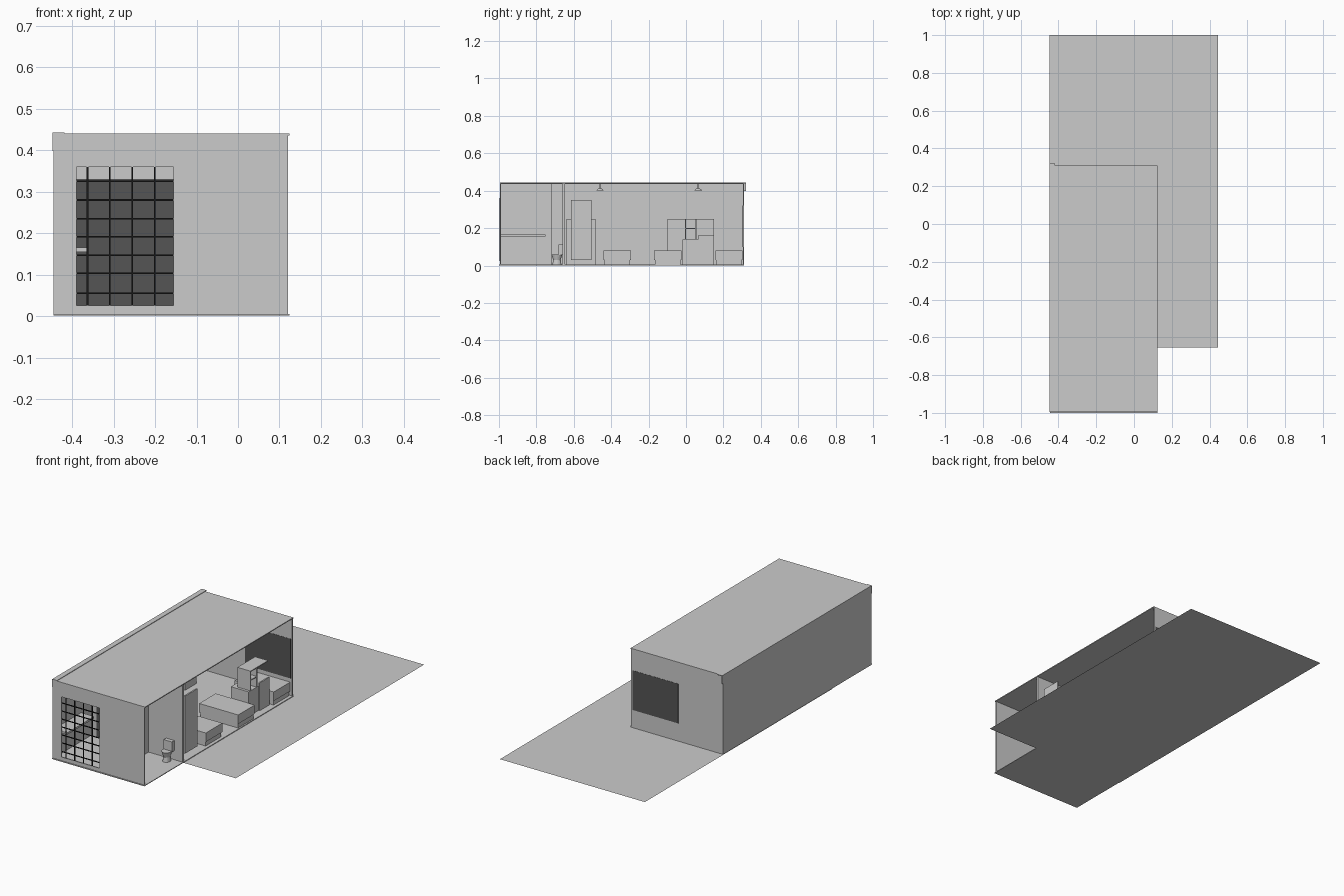
import bpy, bmesh, math

if "Cube" in bpy.data.objects:
    bpy.data.objects.remove(bpy.data.objects["Cube"])


def material(name, v):
    m = bpy.data.materials.new(name)
    m.diffuse_color = (v, v, v, 1)
    m.use_nodes = True
    m.node_tree.nodes["Principled BSDF"].inputs["Base Color"].default_value = m.diffuse_color
    return m


GREY = material("light grey", 0.6)
DARK = material("dark grey", 0.09)
BLACK = material("black", 0.01)


def finish(name, bm, mat):
    me = bpy.data.meshes.new(name)
    bm.to_mesh(me)
    bm.free()
    me.materials.append(mat)
    ob = bpy.data.objects.new(name, me)
    bpy.context.collection.objects.link(ob)
    return ob


def boxes(name, items, mat=GREY):
    """One object from boxes given as (x0, x1, y0, y1, z0, z1)."""
    bm = bmesh.new()
    for x0, x1, y0, y1, z0, z1 in items:
        vs = bmesh.ops.create_cube(bm, size=1)["verts"]
        bmesh.ops.scale(bm, vec=(x1 - x0, y1 - y0, z1 - z0), verts=vs)
        bmesh.ops.translate(bm, vec=((x0 + x1) / 2, (y0 + y1) / 2, (z0 + z1) / 2), verts=vs)
    return finish(name, bm, mat)


def cylinder(name, x, y, z0, z1, r0, r1, sy=1, mat=GREY):
    bm = bmesh.new()
    vs = bmesh.ops.create_cone(bm, cap_ends=True, segments=16, radius1=r0,
                               radius2=r1, depth=z1 - z0)["verts"]
    bmesh.ops.scale(bm, vec=(1, sy, 1), verts=vs)
    bmesh.ops.translate(bm, vec=(x, y, (z0 + z1) / 2), verts=vs)
    return finish(name, bm, mat)


def wall_y(name, y0, y1, x0, x1, z0, z1, ox0, ox1, oz0, oz1):
    """Wall across the room with a rectangular opening."""
    boxes(name, [(x0, ox0, y0, y1, z0, z1), (ox1, x1, y0, y1, z0, z1),
                 (ox0, ox1, y0, y1, z0, oz0), (ox0, ox1, y0, y1, oz1, z1)])


L, R, F, B, H = -0.445, 0.12, -0.995, 0.31, 0.44

# Ground sheet
bm = bmesh.new()
bm.faces.new([bm.verts.new(p) for p in
              ((-0.447, -0.655, 0), (0.445, -0.655, 0), (0.445, 1, 0), (-0.447, 1, 0))])
finish("ground_sheet", bm, GREY)

# Shell, open on the right side
boxes("room_floor", [(L, R + 0.004, -1, B, 0.001, 0.005)])
boxes("roof", [(L, R + 0.004, F, B, 0.435, H)])
boxes("left_wall", [(L, L + 0.005, F, B, 0.005, 0.435)])
wall_y("front_wall", F, F + 0.006, L, R, 0.003, 0.438, -0.39, -0.155, 0.025, 0.36)
wall_y("back_wall", B - 0.006, B, L, R, 0.003, 0.438, -0.17, 0.112, 0.10, 0.32)
boxes("back_window", [(-0.17, 0.112, B - 0.007, B + 0.001, 0.10, 0.32)], DARK)
boxes("roof_edge_trim", [(L - 0.002, -0.418, F, B + 0.01, H - 0.001, 0.443),
                         (L - 0.002, L + 0.002, F, B + 0.01, 0.398, H)])

# Front window grille
bars = [(x - 0.002, x + 0.002, F - 0.001, F + 0.004, 0.025, 0.36)
        for x in (-0.363, -0.309, -0.255, -0.201)]
bars += [(-0.39, -0.155, F, F + 0.005, z - 0.002, z + 0.002)
         for z in (0.055, 0.103, 0.147, 0.191, 0.235, 0.28, 0.325)]
boxes("window_grille", bars, BLACK)

# Bathroom partition, door and side column
wall_y("partition", -0.66, -0.648, L, R, 0.005, 0.435, -0.41, -0.145, 0.0055, 0.33)
boxes("partition_door", [(-0.41, -0.145, -0.658, -0.65, 0.006, 0.33)], DARK)
boxes("partition_column", [(-0.14, -0.088, -0.72, -0.66, 0.005, 0.435)])
boxes("wash_counter", [(L + 0.005, -0.36, F + 0.006, -0.75, 0.154, 0.165)])

# Toilet
boxes("toilet_tank", [(0.02, 0.07, -0.682, -0.66, 0.055, 0.112)])
cylinder("toilet_foot", 0.045, -0.69, 0.005, 0.03, 0.02, 0.017, 1.2)
cylinder("toilet_bowl", 0.045, -0.69, 0.03, 0.06, 0.017, 0.026, 1.15)

# Beds: base, mattress
for i, (x0, x1, y) in enumerate(((-0.13, 0.11, -0.44), (-0.12, 0.12, -0.17), (-0.13, 0.11, 0.157)), 1):
    boxes(f"bed_base_{i}", [(x0 + 0.004, x1 - 0.004, y + 0.004, y + 0.141, 0.005, 0.03)])
    boxes(f"bed_mattress_{i}", [(x0, x1, y, y + 0.145, 0.03, 0.08)])

# Cabinet with shelf tower between the beds
boxes("bedside_cabinet", [(-0.03, 0.08, -0.02, 0.065, 0.005, 0.14)])
boxes("shelf_tower", [(0.0, 0.08, -0.005, 0.0, 0.14, 0.25), (0.0, 0.08, 0.05, 0.055, 0.14, 0.25),
                      (0.0, 0.08, 0.0, 0.05, 0.195, 0.20), (0.0, 0.08, -0.005, 0.15, 0.245, 0.25)])
boxes("tower_side_panel", [(0.08, 0.088, 0.065, 0.15, 0.005, 0.16)])

# Low cupboards along the left wall
for i, (y0, y1) in enumerate(((-0.64, -0.485), (-0.1, 0.0), (0.05, 0.15)), 1):
    boxes(f"wall_cupboard_{i}", [(L + 0.005, -0.36, y0, y1, 0.005, 0.25)])

# Tall panels on the left wall and a standing door leaf
for i, (y0, y1) in enumerate(((-0.44, -0.29), (-0.28, -0.13), (0.06, 0.215)), 1):
    boxes(f"wall_panel_{i}", [(L + 0.005, L + 0.011, y0, y1, 0.015, 0.365)])
boxes("door_leaf", [(0.096, 0.104, -0.615, -0.505, 0.03, 0.35)])

# Ceiling rail and lamps
boxes("ceiling_rail", [(L + 0.005, L + 0.012, -0.645, 0.235, 0.401, 0.405)])
for i, y in enumerate((-0.46, 0.065), 1):
    cylinder(f"lamp_rod_{i}", -0.16, y, 0.408, 0.435, 0.003, 0.003)
    cylinder(f"lamp_shade_{i}", -0.16, y, 0.402, 0.411, 0.02, 0.01)
